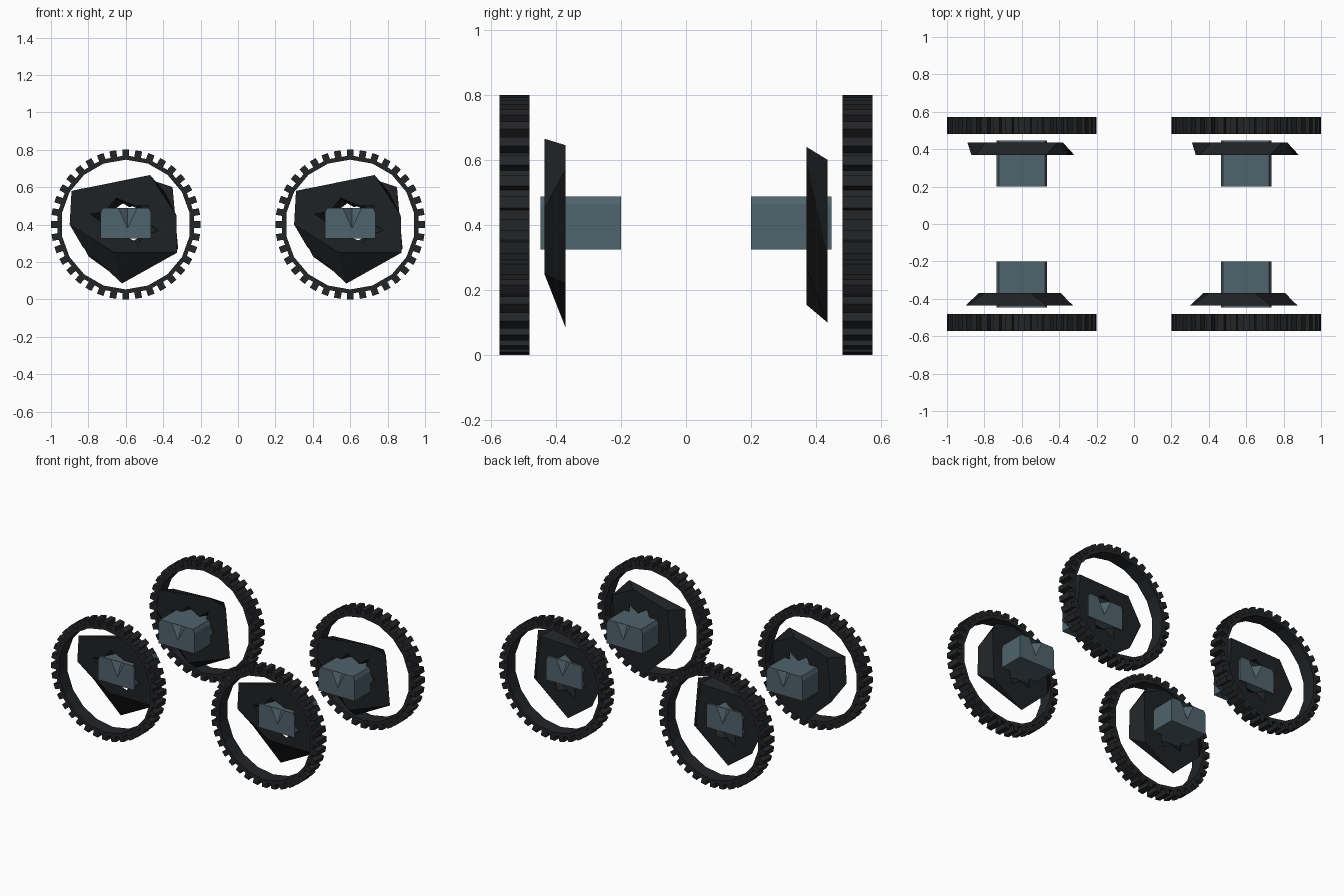
import bpy, math
from mathutils import Vector

if "Cube" in bpy.data.objects:
    bpy.data.objects.remove(bpy.data.objects["Cube"])


def material(name, rgb):
    m = bpy.data.materials.new(name)
    m.diffuse_color = (*rgb, 1)
    m.use_nodes = True
    m.node_tree.nodes["Principled BSDF"].inputs["Base Color"].default_value = m.diffuse_color
    return m


RUBBER = material("dark_rubber", (0.017, 0.018, 0.02))
RIM = material("dark_rim", (0.014, 0.015, 0.017))
STEEL = material("blue_grey_steel", (0.08, 0.125, 0.15))


def make(name, verts, faces, mat, loc):
    me = bpy.data.meshes.new(name)
    me.from_pydata(verts, [], faces)
    me.materials.append(mat)
    ob = bpy.data.objects.new(name, me)
    bpy.context.collection.objects.link(ob)
    ob.location = loc
    # consistent outward normals
    import bmesh
    bm = bmesh.new()
    bm.from_mesh(me)
    bmesh.ops.recalc_face_normals(bm, faces=bm.faces)
    bm.to_mesh(me)
    bm.free()
    return ob


def tyre(name, loc, y0, y1):
    verts, faces = [], []
    # thin band
    n = 18
    for i in range(n):
        a = 2 * math.pi * (i + 0.5) / n
        for r, y in ((0.37, y0), (0.37, y1), (0.347, y1), (0.347, y0)):
            verts.append((r * math.cos(a), y, r * math.sin(a)))
    for i in range(n):
        p, q = 4 * i, 4 * ((i + 1) % n)
        for k in range(4):
            l = (k + 1) % 4
            faces.append((p + k, p + l, q + l, q + k))
    # tread blocks
    for i in range(36):
        a = 2 * math.pi * i / 36
        c, s = math.cos(a), math.sin(a)
        b = len(verts)
        for y in (y0, y1):
            for r, t in ((0.358, -0.018), (0.4, -0.018), (0.4, 0.018), (0.358, 0.018)):
                verts.append((r * c - t * s, y, r * s + t * c))
        for f in ((0, 1, 2, 3), (4, 5, 6, 7), (0, 1, 5, 4),
                  (1, 2, 6, 5), (2, 3, 7, 6), (3, 0, 4, 7)):
            faces.append(tuple(b + k for k in f))
    return make(name, verts, faces, RUBBER, loc)


def rim(name, loc, outer, inner, y_out, y_in):
    # faceted plate with a star-shaped opening; outlines are six (x, z) points
    verts, faces = [], []
    n = len(outer)
    for outline, y in ((outer, y_out), (inner, y_in)):
        pts = [Vector(p) for p in outline]
        mids = [(pts[i] + pts[(i + 1) % n]) / 2 for i in range(n)]
        for group, k in ((pts, 1), (pts, 0.38), (mids, 0.64)):
            verts += [(p.x * k, y, p.y * k) for p in group]
    m = 3 * n
    for i in range(n):
        j = (i + 1) % n
        for o in (0, m):
            faces.append((o + i, o + n + i, o + 2 * n + i))
            faces.append((o + i, o + 2 * n + i, o + j))
            faces.append((o + j, o + 2 * n + i, o + n + j))
        faces.append((i, j, m + j, m + i))
        faces.append((n + i, 2 * n + i, m + 2 * n + i, m + n + i))
        faces.append((2 * n + i, n + j, m + n + j, m + 2 * n + i))
    return make(name, verts, faces, RIM, loc)


def motor(name, loc, y0, y1):
    # box housing whose end faces have a V notch opening
    xs, z0, z1 = 0.135, -0.075, 0.088
    prof = [(-xs, z0), (xs, z0), (xs, z1 - 0.025), (xs - 0.012, z1),
            (-xs + 0.012, z1), (-xs, z1 - 0.025)]
    verts = [(x, y, z) for y in (y0, y1) for x, z in prof]
    faces = [(i, (i + 1) % 6, 6 + (i + 1) % 6, 6 + i) for i in range(6)]
    for o, y, d in ((0, y0, 0.05), (6, y1, -0.05)):
        b = len(verts)
        verts += [(0.06, y, z1), (0.01, y, -0.02), (-0.04, y, z1), (0.01, y + d, z1)]
        faces.append((o, o + 1, o + 2, o + 3, b, b + 1, b + 2, o + 4, o + 5))
        faces += [(b, b + 1, b + 3), (b + 1, b + 2, b + 3)]
    return make(name, verts, faces, STEEL, loc)


# rim outlines, front and rear pairs
FRONT_OUT = [(-.30, 0), (-.29, .18), (.13, .265), (.27, .05), (.275, -.15), (-.06, -.15)]
FRONT_IN = [(-.23, -.12), (-.20, .17), (.05, .245), (.21, .17), (.20, -.18), (-.02, -.315)]
REAR_OUT = [(-.29, .02), (-.19, .19), (.19, .20), (.22, -.1), (-.02, -.30), (-.2, -.17)]
REAR_IN = [(-.27, .05), (-.25, .19), (.13, .24), (.25, .20), (.28, -.13), (-.03, -.245)]

# four wheel units
for side, x in (("left", -0.6), ("right", 0.6)):
    loc = (x, 0, 0.4)
    tyre(f"front_{side}_tyre", loc, -0.573, -0.48)
    tyre(f"rear_{side}_tyre", loc, 0.48, 0.573)
    rim(f"front_{side}_rim", loc, FRONT_OUT, FRONT_IN, -0.435, -0.37)
    # rear outlines share index order by rotating the outer one
    rim(f"rear_{side}_rim", loc, REAR_OUT[-1:] + REAR_OUT[:-1],
        REAR_IN[-1:] + REAR_IN[:-1], 0.435, 0.37)
    motor(f"front_{side}_motor", loc, -0.447, -0.2)
    motor(f"rear_{side}_motor", loc, 0.2, 0.447)
